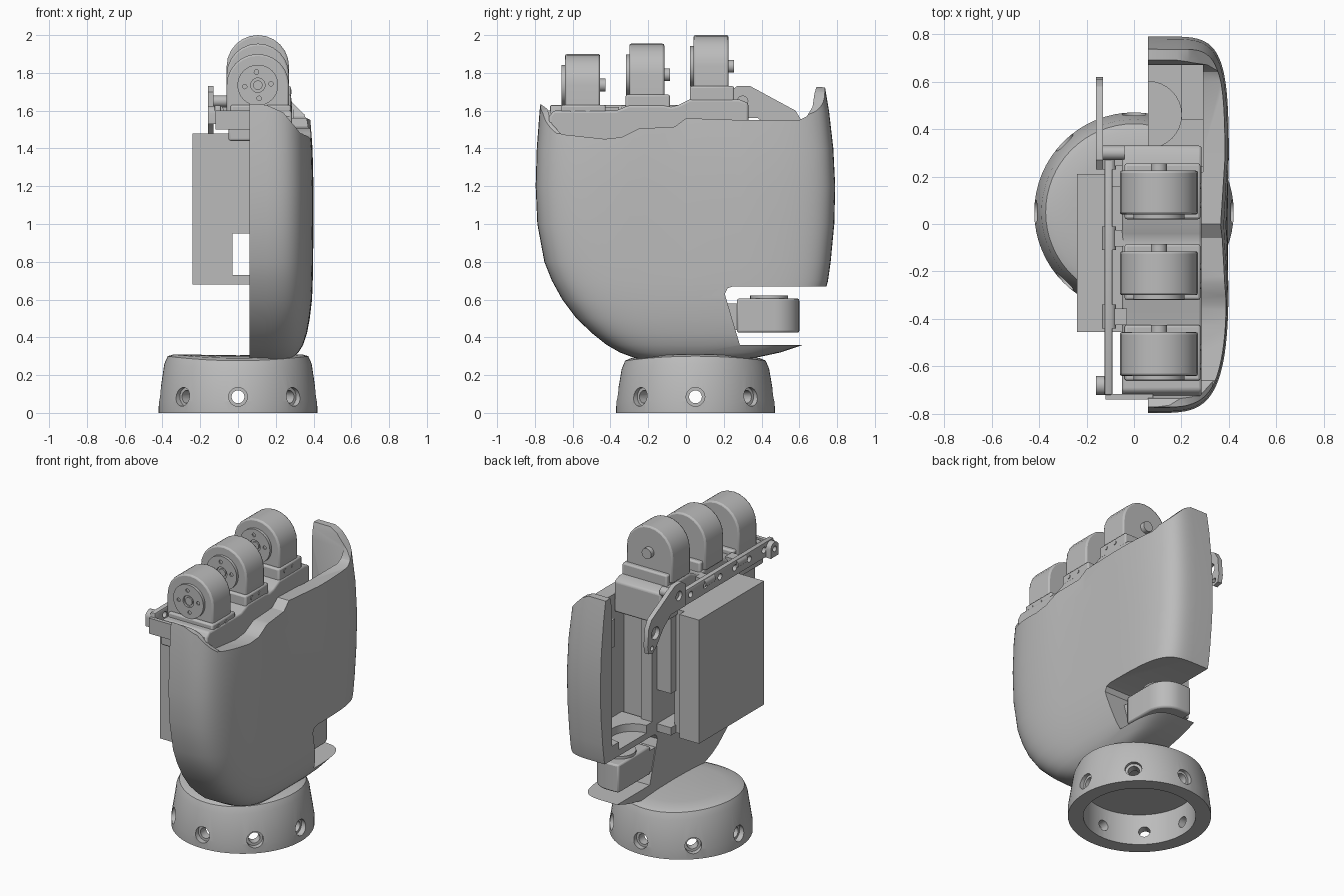
import bpy, bmesh, math
from mathutils import Matrix

if "Cube" in bpy.data.objects:
    bpy.data.objects.remove(bpy.data.objects["Cube"], do_unlink=True)

grey = bpy.data.materials.new("matte_grey")
grey.use_nodes = True
grey.diffuse_color = (0.5, 0.5, 0.5, 1)
grey.node_tree.nodes["Principled BSDF"].inputs["Base Color"].default_value = (0.5, 0.5, 0.5, 1)


def finish(name, bm):
    bmesh.ops.recalc_face_normals(bm, faces=bm.faces)
    mesh = bpy.data.meshes.new(name)
    bm.to_mesh(mesh)
    bm.free()
    mesh.materials.append(grey)
    obj = bpy.data.objects.new(name, mesh)
    bpy.context.collection.objects.link(obj)
    return obj


def prism(name, pts, axis, a, b):
    """Extrude a 2D outline from a to b; the outline uses the other two axes in order."""
    place = {"x": lambda p, t: (t, p[0], p[1]),
             "y": lambda p, t: (p[0], t, p[1]),
             "z": lambda p, t: (p[0], p[1], t)}[axis]
    bm = bmesh.new()
    low = [bm.verts.new(place(p, a)) for p in pts]
    high = [bm.verts.new(place(p, b)) for p in pts]
    bm.faces.new(low)
    bm.faces.new(high)
    n = len(pts)
    for i in range(n):
        j = (i + 1) % n
        bm.faces.new((low[i], low[j], high[j], high[i]))
    return finish(name, bm)


def arc(cx, cy, r, start=0, end=360, n=32):
    steps = n if end - start == 360 else n + 1
    angles = [math.radians(start + (end - start) * i / n) for i in range(steps)]
    return [(cx + r * math.cos(t), cy + r * math.sin(t)) for t in angles]


def box(name, x, y, z):
    return prism(name, [(x[0], y[0]), (x[1], y[0]), (x[1], y[1]), (x[0], y[1])], "z", *z)


def bevel(obj, width, segments=3):
    mod = obj.modifiers.new("bevel", "BEVEL")
    mod.width, mod.segments = width, segments
    mod.limit_method, mod.angle_limit = "ANGLE", math.radians(40)
    return obj


def cut(obj, cutters):
    for c in cutters:
        mod = obj.modifiers.new("cut", "BOOLEAN")
        mod.operation, mod.solver, mod.object = "DIFFERENCE", "EXACT", c
    # apply the cuts, then drop the cutters
    graph = bpy.context.evaluated_depsgraph_get()
    mesh = bpy.data.meshes.new_from_object(obj.evaluated_get(graph))
    obj.modifiers.clear()
    obj.data = mesh
    for c in cutters:
        bpy.data.objects.remove(c, do_unlink=True)
    return obj


# Wrist ring, turned from a profile, crowned along y and drilled all round
WRIST_Y = 0.05
profile = [(0, .305), (.15, .307), (.26, .309), (.34, .31), (.372, .3), (.39, .26), (.42, .06), (.42, 0),
           (.405, 0), (.33, 0), (.33, .2), (0, .2)]
bm = bmesh.new()
verts = [bm.verts.new((r, 0, z)) for r, z in profile]
edges = [bm.edges.new(p) for p in zip(verts, verts[1:])]
bmesh.ops.spin(bm, geom=verts + edges, cent=(0, 0, 0), axis=(0, 0, 1),
               angle=math.tau, steps=64, use_duplicate=False)
bmesh.ops.remove_doubles(bm, verts=bm.verts, dist=1e-4)
for v in bm.verts:
    if v.co.z > .25:
        v.co.z -= .17 * v.co.y ** 2
bmesh.ops.translate(bm, verts=bm.verts, vec=(0, WRIST_Y, 0))
wrist = finish("wrist_ring", bm)
drills = []
for i in range(8):
    turn = Matrix.Translation((0, WRIST_Y, 0)) @ Matrix.Rotation(i * math.pi / 4, 4, "Z")
    for r, start in ((.034, .25), (.05, .385)):
        drill = prism("drill", arc(0, .085, r, n=20), "x", start, .6)
        drill.data.transform(turn)
        drills.append(drill)
cut(wrist, drills)

# Palm shell: squarish D sections (height, front, back, depth), squarer at the back
rows = [(.275, -.2, .24, .2), (.29, -.27, .36, .23), (.32, -.35, .5, .26), (.36, -.42, .62, .285),
        (.42, -.495, .66, .305), (.5, -.58, .69, .32), (.6, -.655, .725, .332),
        (.7, -.71, .752, .336), (.8, -.75, .766, .338), (1, -.787, .785, .34),
        (1.2, -.796, .79, .34), (1.4, -.79, .78, .335), (1.6, -.775, .757, .32), (1.76, -.755, .73, .3)]
SEG = 48
bm = bmesh.new()
rings = []
for z, y0, y1, depth in rows:
    ring = []
    for i in range(SEG + 1):
        t = math.pi * i / SEG
        c = math.cos(t)
        power = 2 / (5.5 if c > 0 else 4.2)
        y = (y0 + y1) / 2 + (y1 - y0) / 2 * math.copysign(abs(c) ** power, c)
        dip = .02 * math.exp(-((y + .05) / .16) ** 2) * max(0, min(1, (z - .6) / .9))
        ring.append(bm.verts.new((.06 + depth * max(0, math.sin(t)) ** power - dip, y, z)))
    rings.append(ring)
for lo, hi in zip(rings, rings[1:]):
    for i in range(SEG + 1):
        j = (i + 1) % (SEG + 1)
        bm.faces.new((lo[i], lo[j], hi[j], hi[i]))
bm.faces.new(rings[0])
bm.faces.new(rings[-1])
shell = finish("palm_shell", bm)
top_line = [(-1, 1.645), (-.77, 1.635), (-.735, 1.61), (-.71, 1.53), (-.66, 1.475), (-.43, 1.45),
            (-.34, 1.46), (-.25, 1.505), (-.06, 1.515), (0, 1.56), (.3, 1.55), (.6, 1.55),
            (.64, 1.57), (.67, 1.62), (.68, 1.69), (.69, 1.725), (1, 1.715), (1, 2), (-1, 2)]
thumb_opening = [(.285, .36), (1, .36), (1, .67), (.25, .67), (.22, .66), (.205, .63)]
# the two end walls slope down towards the outer side
front_slope = [(0, 1.645), (.15, 1.63), (.24, 1.59), (.29, 1.53), (.33, 1.48), (.5, 1.45), (.5, 2), (0, 2)]
back_slope = [(.15, 1.74), (.23, 1.7), (.29, 1.64), (.34, 1.59), (.39, 1.55), (.5, 1.55), (.5, 2), (.15, 2)]
cut(shell, [prism("top_trim", top_line, "x", -.2, .7),
            prism("front_slope_trim", front_slope, "y", -1, -.66),
            prism("back_slope_trim", back_slope, "y", .6, 1),
            prism("thumb_trim", thumb_opening, "x", -.2, .7),
            box("pocket_trim", (-.1, .29), (.22, .67), (.71, 1.9))])

# Ledge in the back pocket, and curved floor bracket
box("pocket_ledge", (.2, .3), (.44, .68), (1.28, 1.46))
bracket = [(.06, .24), (.06, .32)] + arc(.06, .46, .14, -90, 90, 16) + [(.06, .675), (.3, .675), (.3, .24)]
prism("pocket_bracket", bracket, "z", .7, .76)
box("pocket_pillar", (.06, .14), (.215, .26), (.7, 1.48))

# Electronics box with its carrier and spacer behind it
box("electronics_box", (-.24, -.1), (-.455, .21), (.68, 1.48))
box("box_carrier", (-.105, -.03), (-.455, .16), (.68, 1.48))
box("box_spacer", (-.04, .08), (-.455, .21), (.95, 1.48))
box("box_foot", (-.04, .08), (-.455, .21), (.68, .73))

# Stepped knuckle deck
deck = [(-.725, 1.44), (.33, 1.44), (.33, 1.64), (.28, 1.66), (.02, 1.66), (-.04, 1.63), (-.08, 1.62),
        (-.12, 1.63), (-.3, 1.63), (-.37, 1.6), (-.7, 1.6), (-.725, 1.57)]
bevel(prism("knuckle_deck", deck, "x", -.05, .285), .012)

# Knuckle motors: arched housing, drilled output disc, hub, rear shaft, mount
KNUCKLE_X, R = .105, .165
for label, y, top in (("first", -.55, 1.9), ("second", -.21, 1.955), ("third", .13, 2.0)):
    z = top - R
    outline = [(KNUCKLE_X - R, z - R), (KNUCKLE_X + R, z - R)] + arc(KNUCKLE_X, z, R, 0, 180, 12)
    bevel(prism(label + "_knuckle_housing", outline, "y", y - .09, y + .095), .01, 2)
    disc = prism(label + "_knuckle_disc", arc(KNUCKLE_X, z, .108), "y", y - .108, y - .08)
    holes = [prism("hole", arc(KNUCKLE_X, z, .038, n=24), "y", y - .2, y - .095)]
    for bx, bz in arc(KNUCKLE_X, z, .07, 6, 366, 4):
        holes.append(prism("hole", arc(bx, bz, .012, n=12), "y", y - .2, y - .1))
    cut(disc, holes)
    prism(label + "_knuckle_hub", arc(KNUCKLE_X, z, .025, n=24), "y", y - .105, y - .09)
    prism(label + "_rear_shaft", arc(KNUCKLE_X, z, .034, n=24), "y", y + .09, y + .125)
    bevel(box(label + "_mount", (-.04, .28), (y - .11, y + .125), (1.5, z - .105)), .01, 2)
    # mounting screws on the outer side
    for dy in (-.05, .03):
        prism(label + "_screw", arc(y + dy, z - .135, .013, n=12), "x", .27, .284)

# Thumb motor lying on its side in the opening, rounded outwards
thumb = [(.065, .27), (.065, .595), (.1, .6)] + arc(.15, .47, .13, 90, 0, 10) + [(.28, .27)]
bevel(prism("thumb_housing", thumb, "z", .425, .605), .01, 2)
prism("thumb_disc", arc(.17, .44, .1), "z", .6, .622)
box("thumb_mount", (.065, .26), (.2, .29), (.44, .58))

# Linkage behind the knuckles: sliding bar, end tab, pivot arm
bar = bevel(box("link_bar", (-.125, -.09), (-.72, .33), (1.53, 1.63)), .008, 2)
cut(bar, [prism("hole", arc(-.62 + .15 * i, 1.585, .02, n=16), "x", -.3, 0) for i in range(7)])
for y in (-.39, -.06, .28):
    box("link_bridge", (-.1, -.03), (y - .035, y + .035), (1.52, 1.62))
    prism("link_pin", arc(-.105, 1.6, .03, n=20), "y", y - .05, y + .05)
box("end_plate", (-.12, .08), (-.74, -.715), (1.5, 1.6))
tab = prism("end_tab", [(-.72, 1.53), (-.64, 1.53)] + arc(-.68, 1.585, .04, 0, 180, 12), "x", -.16, -.12)
cut(tab, [prism("hole", arc(-.68, 1.58, .018, n=16), "x", -.3, 0)])
arm = [(.23, 1.56), (.38, 1.56), (.46, 1.5), (.53, 1.41), (.57, 1.38), (.61, 1.39), (.62, 1.44),
       (.61, 1.55), (.58, 1.6), (.34, 1.73), (.27, 1.73), (.23, 1.7)]
pivot_arm = prism("pivot_arm", arm, "x", -.16, -.13)
cut(pivot_arm, [prism("hole", arc(y, z, r, n=20), "x", -.3, 0)
                for y, z, r in ((.3, 1.65, .03), (.54, 1.5, .04), (.575, 1.415, .015))])
prism("arm_pin", arc(.3, 1.65, .03, n=20), "x", -.14, -.04)

# Shading: smooth curves, sharp edges
for obj in bpy.context.collection.objects:
    obj.select_set(obj.type == "MESH" and grey.name in obj.data.materials)
    if obj.select_get():
        bpy.context.view_layer.objects.active = obj
bpy.ops.object.shade_smooth_by_angle(angle=math.radians(30))
